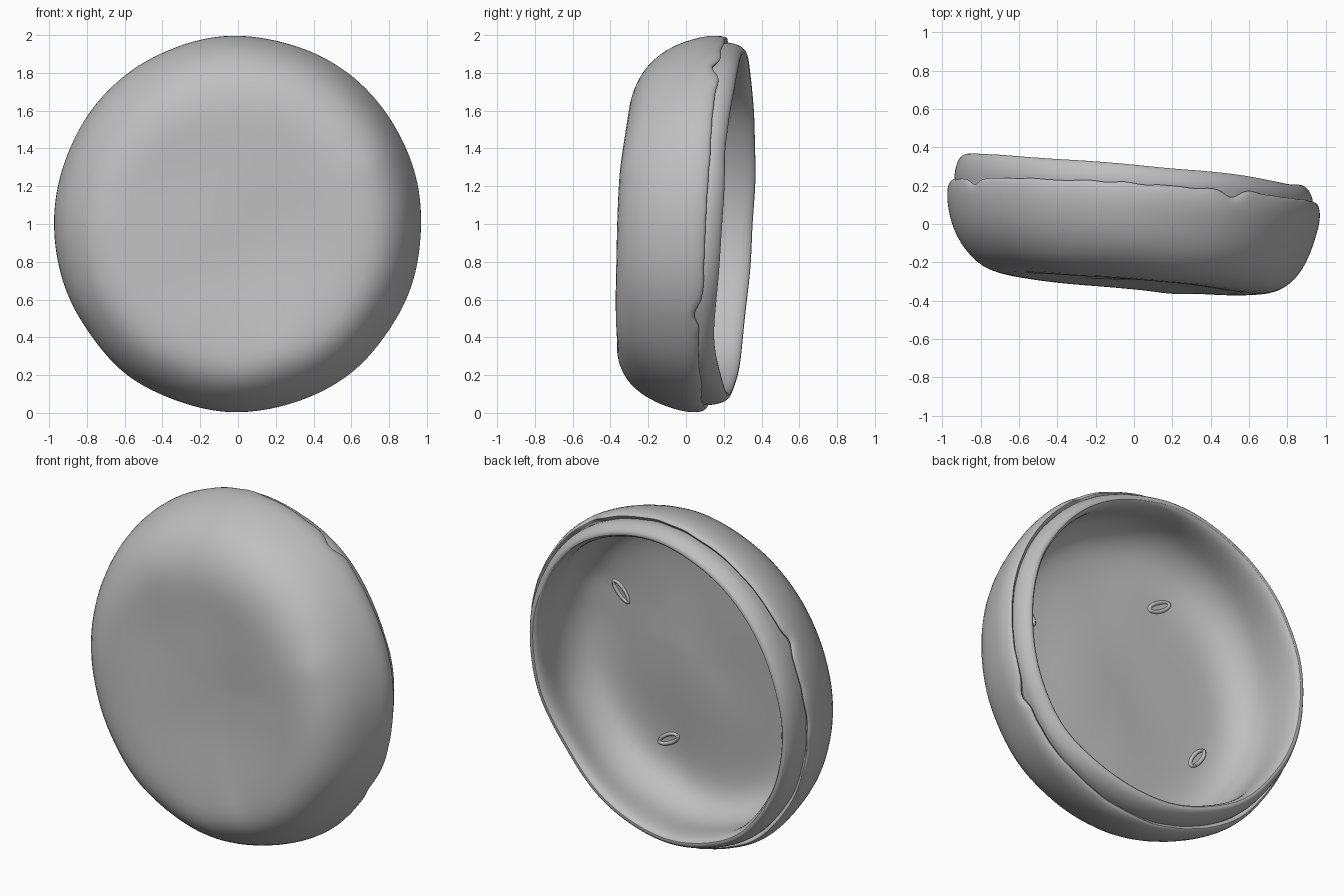
import bpy, bmesh, math
from mathutils import Vector, noise

if "Cube" in bpy.data.objects:
    bpy.data.objects.remove(bpy.data.objects["Cube"])

SEG = 128

clay = bpy.data.materials.new("clay grey")
clay.diffuse_color = (0.52, 0.52, 0.52, 1)
clay.use_nodes = True
clay.node_tree.nodes["Principled BSDF"].inputs["Base Color"].default_value = clay.diffuse_color

# Rings: radius, depth, sideways tilt, vertical tilt, edge waviness
OUTER = [(0.0, -0.288, 0, 0, 0), (0.15, -0.289, -.03, .02, 0), (0.3, -0.295, -.06, .03, 0),
         (0.45, -0.306, -.075, .04, 0), (0.58, -0.316, -.078, .04, 0), (0.68, -0.313, -.075, .05, 0),
         (0.76, -0.294, -.075, .06, 0), (0.83, -0.254, -.07, .06, 0), (0.89, -0.187, -.065, .055, 0),
         (0.935, -0.107, -.05, .05, 0), (0.967, -0.015, -.04, .05, 0), (0.983, 0.06, -.05, .05, 0),
         (0.985, 0.11, -.06, .055, .5), (0.978, 0.15, -.06, .055, 1), (0.965, 0.163, -.06, .055, 1),
         (0.952, 0.15, -.06, .055, 1)]
LIP = [(0.942, 0.135, -.06, .055, .9), (0.947, 0.165, -.065, .055, .3), (0.945, 0.2, -.075, .05, 0),
       (0.932, 0.24, -.085, .045, 0), (0.912, 0.268, -.09, .045, 0), (0.89, 0.272, -.09, .045, 0),
       (0.873, 0.25, -.085, .045, 0), (0.867, 0.2, -.08, .045, 0)]
INNER = [(0.872, 0.13, -.06, .05, 0), (0.88, 0.05, -.05, .05, 0), (0.872, -0.02, -.05, .05, 0),
         (0.842, -0.09, -.055, .05, 0), (0.79, -0.144, -.06, .05, 0), (0.71, -0.175, -.06, .045, 0),
         (0.6, -0.184, -.065, .04, 0), (0.45, -0.18, -.065, .035, 0), (0.3, -0.172, -.05, .03, 0),
         (0.15, -0.168, -.03, .02, 0), (0.0, -0.168, 0, 0, 0)]
NOTCHES = [-30, 58, 150]              # breaks in the folded edge, degrees
PADS = [(0.2, -0.68), (0.74, 0.34)]   # thumb-pressed patches on the front


def place(ring, a):
    """Point of a ring at angle a, with hand-formed irregularity."""
    r, y, tx, tz, wave = ring
    c, s = math.cos(a), math.sin(a)
    k = 1 - 0.012 * math.cos(2 * a)
    k += 0.012 * noise.noise(Vector((c * 2.2, s * 2.2, 4.0)))
    x, z = r * k * c, r * k * s
    lift = max(0, min(1, (y - 0.12) / 0.12))       # how far up the lip
    y += tx * x + tz * z
    y += 0.008 * noise.noise(Vector((x * 2.5, y * 2, z * 2.5)))
    y += wave * 0.012 * noise.noise(Vector((c * 9, s * 9, 1)))
    for n in NOTCHES:
        d = math.atan2(math.sin(a - math.radians(n)), math.cos(a - math.radians(n)))
        y -= wave * 0.045 * math.exp(-(d / 0.045) ** 2)
    # Lip sags at the lower right and peaks at the left
    y -= lift * 0.03 * math.exp(-((a - math.radians(318)) / 0.36) ** 2)
    y += lift * 0.012 * math.exp(-((a - math.radians(165)) / 0.2) ** 2)
    for px, pz in PADS:
        y -= 0.012 * math.exp(-(((x - px) ** 2 + (z - pz) ** 2) / 0.012))
    return Vector((x, y, z + 1))


def finish(bm, name, angle=50):
    bmesh.ops.recalc_face_normals(bm, faces=bm.faces)
    me = bpy.data.meshes.new(name)
    bm.to_mesh(me)
    bm.free()
    me.materials.append(clay)
    ob = bpy.data.objects.new(name, me)
    bpy.context.collection.objects.link(ob)
    bpy.context.view_layer.objects.active = ob
    ob.select_set(True)
    bpy.ops.object.shade_smooth_by_angle(angle=math.radians(angle))
    ob.select_set(False)
    return ob


# Dish: shell, folded lip and hollow in one closed skin
bm = bmesh.new()
loops = []
for ring in OUTER + LIP + INNER:
    n = 1 if ring[0] == 0 else SEG
    loops.append([bm.verts.new(place(ring, 2 * math.pi * i / SEG)) for i in range(n)])
for p, q in zip(loops, loops[1:]):
    for i in range(SEG):
        j = (i + 1) % SEG
        if len(p) == 1:
            bm.faces.new((p[0], q[i], q[j]))
        elif len(q) == 1:
            bm.faces.new((p[i], q[0], p[j]))
        else:
            bm.faces.new((p[i], q[i], q[j], p[j]))
dish = finish(bm, "dish")
sub = dish.modifiers.new("soften", 'SUBSURF')
sub.levels = sub.render_levels = 1


def floor_point(x, z):
    """Point on the hollow's floor under x, z."""
    r, a = math.hypot(x, z), math.atan2(z, x)
    for p, q in zip(INNER, INNER[1:]):
        if q[0] <= r <= p[0] and p[1] < 0:
            t = (r - q[0]) / (p[0] - q[0])
            return place([u * t + v * (1 - t) for u, v in zip(p, q)], a)


# Slot marks: low oblong ridges on the hollow's floor
def slot_mark(x, z, turn):
    bm = bmesh.new()
    grid = []
    for i in range(28):
        a = 2 * math.pi * i / 28
        row = []
        for j in range(8):
            b = 2 * math.pi * j / 8
            w = 0.012 * math.cos(b)
            u, v = (0.07 + w) * math.cos(a), (0.024 + w) * math.sin(a)
            dx = u * math.cos(turn) - v * math.sin(turn)
            dz = u * math.sin(turn) + v * math.cos(turn)
            pt = floor_point(x + dx, z + dz)
            row.append(bm.verts.new(pt + Vector((0, 0.012 * math.sin(b), 0))))
        grid.append(row)
    for i in range(28):
        for j in range(8):
            k, m = (i + 1) % 28, (j + 1) % 8
            bm.faces.new((grid[i][j], grid[k][j], grid[k][m], grid[i][m]))
    finish(bm, "slot_mark")


for x, z, turn in [(0.58, 0.25, 0.9), (0.265, -0.55, -0.5), (-0.29, 0.57, -0.5), (-0.58, -0.26, 2.2)]:
    slot_mark(x, z, turn)
